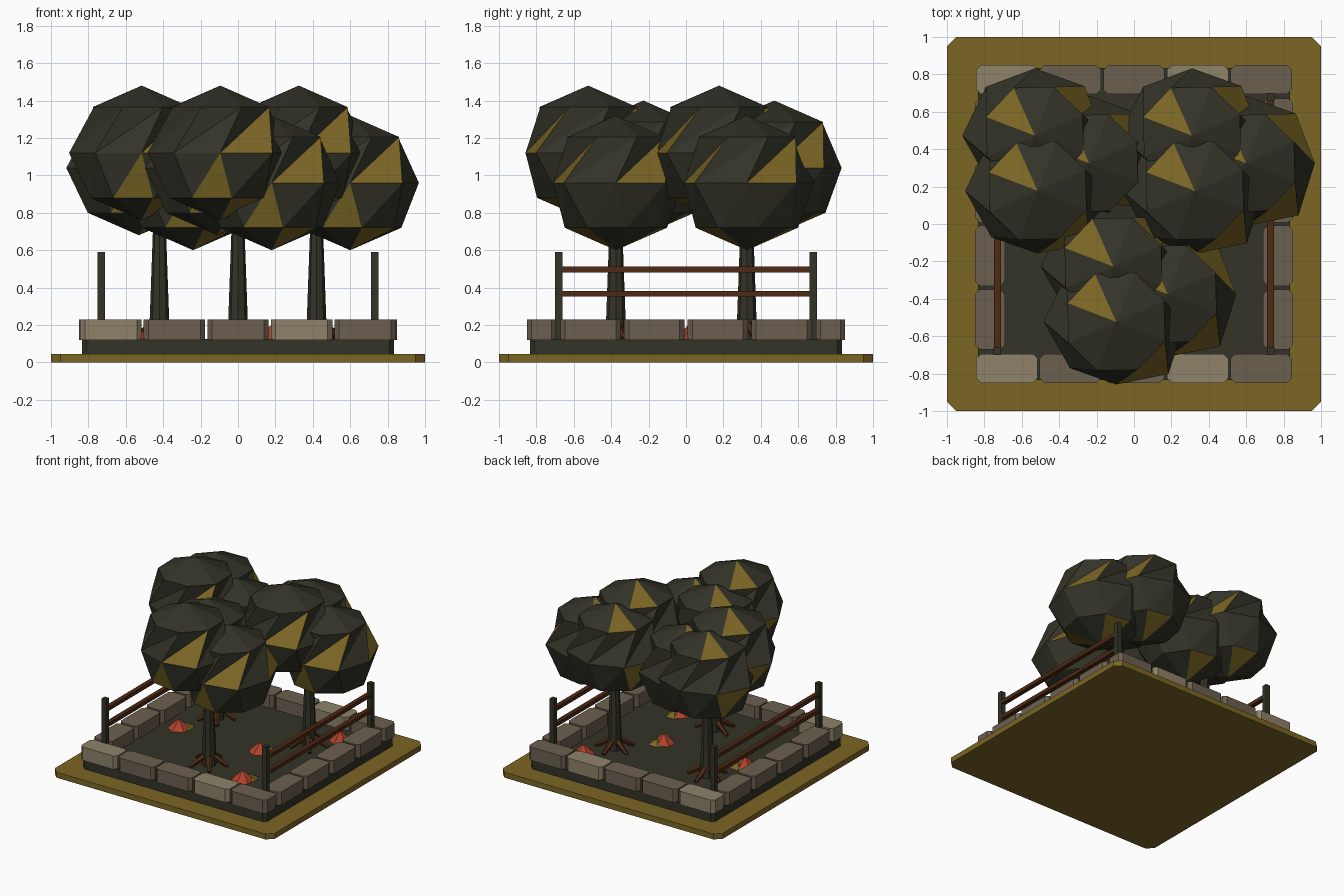
import bpy, bmesh, math
from mathutils import Vector

if "Cube" in bpy.data.objects:
    bpy.data.objects.remove(bpy.data.objects["Cube"])


def material(name, r, g, b):
    lin = [((c / 255 + 0.055) / 1.055) ** 2.4 for c in (r, g, b)]
    m = bpy.data.materials.new(name)
    m.diffuse_color = (*lin, 1)
    m.use_nodes = True
    m.node_tree.nodes["Principled BSDF"].inputs["Base Color"].default_value = m.diffuse_color
    return m


GOLD = material("gold", 124, 102, 37)
DARK = material("dark_green", 51, 51, 40)
STONE = material("brown_stone", 108, 95, 80)
PALE = material("pale_stone", 142, 130, 106)
WOOD = material("red_brown_wood", 78, 41, 19)
RED = material("red_leaf", 176, 66, 42)


def finish(name, bm, *mats):
    bmesh.ops.recalc_face_normals(bm, faces=bm.faces)
    me = bpy.data.meshes.new(name)
    bm.to_mesh(me)
    bm.free()
    for m in mats:
        me.materials.append(m)
    ob = bpy.data.objects.new(name, me)
    bpy.context.collection.objects.link(ob)
    return ob


def block(name, centre, size, mat, chamfer=0.0):
    """Box with chamfered vertical edges."""
    bm = bmesh.new()
    bmesh.ops.create_cube(bm, size=1)
    for v in bm.verts:
        v.co = Vector(c + s * k for c, s, k in zip(centre, size, v.co))
    if chamfer:
        edges = [e for e in bm.edges
                 if abs(e.verts[0].co.z - e.verts[1].co.z) > 1e-4]
        bmesh.ops.bevel(bm, geom=edges, offset=chamfer, segments=1, affect='EDGES')
    return finish(name, bm, mat)


def taper(name, a, b, r1, r2, sides, mat):
    """Tapered round bar from a to b."""
    a, b = Vector(a), Vector(b)
    bm = bmesh.new()
    bmesh.ops.create_cone(bm, cap_ends=True, segments=sides, radius1=r1,
                          radius2=r2, depth=(b - a).length)
    rot = (b - a).to_track_quat('Z', 'Y')
    for v in bm.verts:
        v.co = rot @ v.co + (a + b) / 2
    return finish(name, bm, mat)


# base plate and soil
block("base_plate", (0, 0, 0.0225), (2, 2, 0.045), GOLD, 0.05)
block("soil_bed", (0, 0, 0.0825), (1.67, 1.67, 0.085), DARK, 0.025)

# stone border: five stones front and back, four on each side
for side in (-1, 1):
    for i in range(5):
        block("border_stone", (-0.68 + 0.34 * i, side * 0.772, 0.175),
              (0.328, 0.156, 0.11), PALE if i in (0, 3) else STONE, 0.025)
    for i in range(4):
        block("border_stone", (side * 0.77, -0.51 + 0.34 * i, 0.175),
              (0.16, 0.322, 0.11), STONE, 0.025)

# fences on the left and right
for side in (-1, 1):
    for y in (-0.68, 0.68):
        block("fence_post", (side * 0.73, y, 0.353), (0.04, 0.04, 0.474), DARK)
    for z in (0.367, 0.497):
        block("fence_rail", (side * 0.73, 0, z), (0.036, 1.34, 0.03), WOOD)

# uneven equator radii of a leaf ball, every 45 degrees
EQUATOR = (0.367, 0.375, 0.36, 0.37, 0.388, 0.35, 0.335, 0.395)


def leaf_ball(name, centre):
    """Eight-sided faceted ball with a few gold facets."""
    bm = bmesh.new()
    c = Vector(centre)

    def ring(radii, offset, z):
        out = []
        for k, r in enumerate(radii):
            t = math.radians(45 * k + offset)
            out.append(bm.verts.new(c + Vector((r * math.cos(t), r * math.sin(t), z))))
        return out

    top = bm.verts.new(c + Vector((0, 0, 0.36)))
    bottom = bm.verts.new(c - Vector((0, 0, 0.36)))
    up = ring([0.28] * 8, 24, 0.245)
    eq = ring(EQUATOR, 0, 0)
    low = ring([0.28] * 8, 12.5, -0.24)
    for k in range(8):
        n = (k + 1) % 8
        for verts, gold in (
                ((top, up[k], up[n]), k == 2),
                ((eq[k], eq[n], up[n]), k in (0, 6)),
                ((eq[k], up[n], up[k]), False),
                ((eq[k], low[k], eq[n]), k == 3),
                ((eq[k], low[k - 1], low[k]), k == 6),
                ((bottom, low[n], low[k]), k in (1, 6))):
            bm.faces.new(verts).material_index = int(gold)
    return finish(name, bm, DARK, GOLD)


# three trees: trunk, splayed roots, three leaf balls
for x, y in ((-0.42, 0.325), (0.42, 0.325), (0, -0.375)):
    taper("tree_trunk", (x, y, 0.12), (x, y, 0.9), 0.056, 0.028, 8, DARK)
    for k in range(5):
        t = math.radians(72 * k + 18)
        dx, dy = math.cos(t), math.sin(t)
        taper("tree_root", (x + 0.03 * dx, y + 0.03 * dy, 0.2),
              (x + 0.15 * dx, y + 0.15 * dy, 0.13), 0.026, 0.014, 5, WOOD)
    for dx, dy, z in ((-0.095, -0.148, 1.12), (-0.11, 0.147, 1.04), (0.18, 0, 0.96)):
        leaf_ball("tree_leaf_ball", (x + dx, y + dy, z))

# fallen leaf piles
for x, y in ((-0.55, 0.02), (0.18, 0.03), (0.36, -0.45), (0.56, 0.53)):
    taper("red_leaf_pile", (x, y, 0.122), (x, y, 0.195), 0.09, 0.012, 6, RED)
    taper("gold_leaf_pile", (x + 0.03, y + 0.045, 0.122),
          (x + 0.03, y + 0.045, 0.16), 0.075, 0.01, 5, GOLD)
